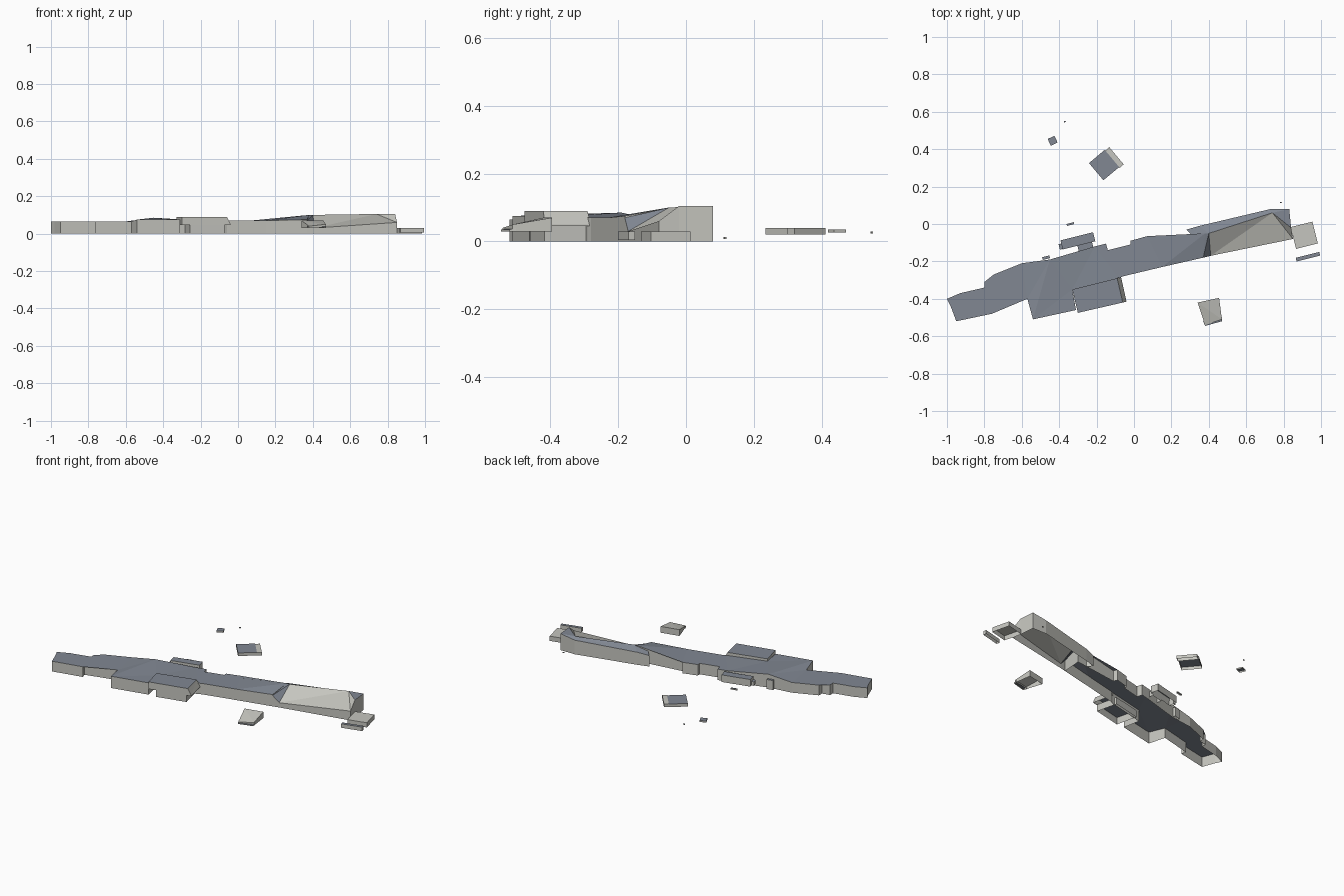
import bpy
import bmesh
import math
from mathutils import Vector

cube = bpy.data.objects.get("Cube")
if cube:
    bpy.data.objects.remove(cube, do_unlink=True)

UNIT = 0.01  # plan coordinates are given in hundredths


def make_material(name, red, green, blue):
    material = bpy.data.materials.new(name)
    material.use_nodes = True
    colour = (red, green, blue, 1)
    material.diffuse_color = colour
    shader = next(n for n in material.node_tree.nodes if n.type == "BSDF_PRINCIPLED")
    shader.inputs["Base Color"].default_value = colour
    return material


WALL = make_material("pale_stone", .56, .56, .52)
ROOF = make_material("slate_grey", .22, .245, .29)


def block(name, outline, base=0, roof=ROOF, seams=()):
    """Open-bottomed shell: counter-clockwise outline of (x, y, roof height).
    Edges listed in seams get no wall, so neighbouring shells join up."""
    bm = bmesh.new()
    top = [bm.verts.new(Vector(point) * UNIT) for point in outline]
    bottom = [bm.verts.new(Vector((x, y, base)) * UNIT) for x, y, z in outline]
    count = len(outline)
    for i in range(count):
        if i in seams:
            continue
        j = (i + 1) % count
        bm.faces.new((bottom[i], bottom[j], top[j], top[i])).material_index = 0
    lid = bm.faces.new(top)
    lid.material_index = 1
    bmesh.ops.triangulate(bm, faces=[lid])
    loose = [v for v in bm.verts if not v.link_faces]
    bmesh.ops.delete(bm, geom=loose, context="VERTS")
    mesh = bpy.data.meshes.new(name)
    bm.to_mesh(mesh)
    bm.free()
    mesh.materials.append(WALL)
    mesh.materials.append(roof)
    obj = bpy.data.objects.new(name, mesh)
    bpy.context.scene.collection.objects.link(obj)
    return obj


def level(points, height):
    return [(x, y, height) for x, y in points]


def turned_box(name, centre, size, angle, base, height, roof=ROOF):
    """Flat-roofed rectangular shell, turned in plan."""
    turn = math.radians(angle)
    outline = []
    for sx, sy in ((-1, -1), (1, -1), (1, 1), (-1, 1)):
        u, v = sx * size[0] / 2, sy * size[1] / 2
        outline.append((centre[0] + u * math.cos(turn) - v * math.sin(turn),
                        centre[1] + u * math.sin(turn) + v * math.cos(turn), height))
    return block(name, outline, base, roof)


# West wing with its stepped back wall
block("west_wing", level([
    (-95, -52), (-76, -48), (-77, -45), (-57, -40), (-60, -21), (-75, -27),
    (-75, -30), (-80, -31), (-80, -34), (-93, -37), (-100, -40), (-98, -44),
], 6.5), seams=(3,))

# Central hall: peaked at the back, split where the folds run
block("centre_west", [
    (-57, -40, 6.5), (-54, -51, 7.5), (-45, -19, 8.5), (-60, -21, 6.5),
], seams=(1, 3))
block("centre_front", [
    (-54, -51, 7.5), (-31, -46, 7.5), (-33, -35, 7.5), (-45, -19, 8.5),
], seams=(2, 3))
block("centre_east", [
    (-33, -35, 7.5), (-8, -29, 7), (-14, -14, 7), (-15, -10.5, 7),
    (-21, -12, 7), (-45, -19, 8.5),
], seams=(1, 5))

# Raised front annex overhanging a smaller base
block("front_annex", level([(-33, -35), (-30, -47.5), (-6, -42), (-9, -29)], 9),
      base=4.5, seams=(2,))
block("annex_edge", [(-6, -42, 9), (-4, -41.5, 5), (-7, -28, 5), (-9, -29, 9)],
      base=4.5, roof=WALL, seams=(3,))
turned_box("annex_base", (-18, -37), (19, 14), 13, 0, 4.5)

# East wing rising towards the long hall
block("east_wing", [
    (-8, -29, 7), (-6, -28, 7), (15, -23, 7), (37, -18, 7.5), (38, -5, 10), (8, -9, 7),
    (7, -6.5, 7), (-2, -9, 7), (-2, -11, 7), (-14, -14, 7),
], seams=(9,))
block("hall_link", [(37, -18, 7), (41, -17, 3), (40, -5, 10), (38, -5, 10)], seams=(1, 2, 3))

# Long hall: pale front slope, narrow slate back slope, end tower
block("hall_front", [
    (41, -17, 3), (85, -8, 6), (84, -2, 10.5), (74, 6, 10.5), (40, -5, 10),
], roof=WALL, seams=(2, 3, 4))
block("hall_back", [
    (40, -5, 10), (74, 6, 10.5), (73, 8, 9), (35, -1, 8), (28, -3, 7), (31, -6, 8),
], seams=(0, 1, 5))
block("hall_end", [
    (74, 6, 10.5), (84, -2, 10.5), (83, 8, 10.5), (73, 8, 9),
], seams=(0, 3))

# Low porch and kerb at the east end
turned_box("east_porch", (91, -6), (12, 12), 14, 0, 3, roof=WALL)
turned_box("east_kerb", (93, -17.5), (13, 2), 14, .5, 3)

# Rear annex with its small connecting pieces
turned_box("rear_annex", (-30, -9), (18, 5), 14, 3, 7.5)
turned_box("rear_annex_link", (-26, -12), (8, 3), 14, 2, 5.5)
turned_box("rear_step", (-39, -12), (2, 3), 14, 3, 5.5)
turned_box("rear_pier", (-47, -18), (4, 1.5), 14, 0, 6)
turned_box("rear_ledge", (-34, 0), (4, 1), 14, 3, 3.8)

# Detached pavilion with a folded roof
block("pavilion", [
    (34, -42, 7), (38, -54, 4), (47, -51, 5), (45.5, -39.5, 7),
], base=3, roof=WALL)
block("pavilion_eave", [(37, -52, 4), (38, -54.5, 3.5), (47, -52, 3.5), (47, -50, 4)], base=3)

# Detached huts behind
turned_box("hut", (-16, 31.5), (11, 12), 40, 2, 4)
turned_box("hut_edge", (-10.5, 35.5), (3, 12), 40, 2, 4, roof=WALL)
turned_box("small_hut", (-43.5, 44.5), (4, 4), 25, 2.6, 3.6)
for label, spot, height in (("far_post", (-37, 54.7), 2.4), ("near_post", (78.5, 11.5), .8)):
    turned_box(label, spot, (1, .6), 14, height, height + .5)
